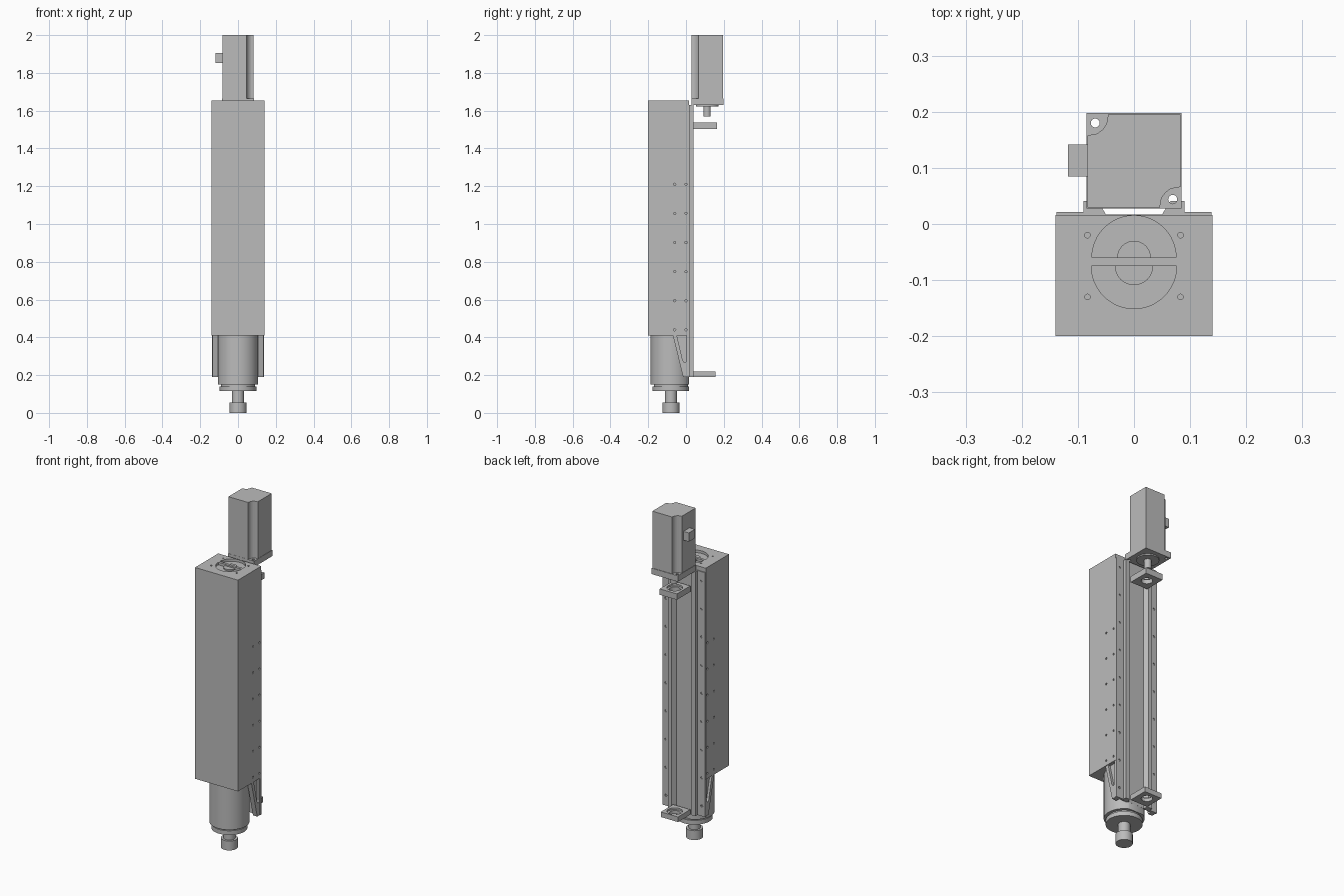
import bpy, bmesh, math
from mathutils import Matrix, Vector

if "Cube" in bpy.data.objects:
    bpy.data.objects.remove(bpy.data.objects["Cube"], do_unlink=True)

grey = bpy.data.materials.new("machined_grey")
grey.use_nodes = True
GREY = (0.5, 0.5, 0.5, 1)
grey.diffuse_color = GREY
grey.node_tree.nodes["Principled BSDF"].inputs["Base Color"].default_value = GREY

ROD_Y = -0.08     # thrust axis
MOTOR_Y = 0.112   # motor axis


# --- helpers ---
def finish(name, bm, smooth=False):
    bmesh.ops.recalc_face_normals(bm, faces=bm.faces)
    mesh = bpy.data.meshes.new(name)
    bm.to_mesh(mesh)
    bm.free()
    mesh.materials.append(grey)
    ob = bpy.data.objects.new(name, mesh)
    bpy.context.collection.objects.link(ob)
    if smooth:
        bpy.ops.object.select_all(action='DESELECT')
        ob.select_set(True)
        bpy.context.view_layer.objects.active = ob
        bpy.ops.object.shade_smooth_by_angle(angle=math.radians(30))
    return ob


def add_box(bm, x0, x1, y0, y1, z0, z1):
    m = Matrix.LocRotScale(Vector((x0 + x1, y0 + y1, z0 + z1)) / 2, None,
                           Vector((x1 - x0, y1 - y0, z1 - z0)))
    bmesh.ops.create_cube(bm, size=1, matrix=m)


def add_cyl(bm, centre, r, depth, axis='Z', n=16):
    rot = {'X': Matrix.Rotation(math.pi / 2, 4, 'Y'),
           'Y': Matrix.Rotation(math.pi / 2, 4, 'X'), 'Z': Matrix()}[axis]
    bmesh.ops.create_cone(bm, cap_ends=True, segments=n, radius1=r, radius2=r,
                          depth=depth, matrix=Matrix.Translation(centre) @ rot)


def add_prism(bm, pts, start, vec):
    """Extrude a polygon; pts are (x, y) along Z or (y, z) along X."""
    along_x = vec[0] != 0
    vs = [bm.verts.new((start, a, b) if along_x else (a, b, start)) for a, b in pts]
    f = bm.faces.new(vs)
    ext = bmesh.ops.extrude_face_region(bm, geom=[f])
    bmesh.ops.translate(bm, vec=vec,
                        verts=[v for v in ext["geom"] if isinstance(v, bmesh.types.BMVert)])


def cut(ob, bm):
    cutter = finish("cutter", bm)
    cutter.hide_render = True
    mod = ob.modifiers.new("cut", 'BOOLEAN')
    mod.operation, mod.solver, mod.object = 'DIFFERENCE', 'EXACT', cutter
    bpy.context.view_layer.objects.active = ob
    bpy.ops.object.modifier_apply(modifier=mod.name)
    bpy.data.objects.remove(cutter, do_unlink=True)


def box(name, *b):
    bm = bmesh.new()
    add_box(bm, *b)
    return finish(name, bm)


def cylinder(name, y, r, z0, z1):
    bm = bmesh.new()
    add_cyl(bm, (0, y, (z0 + z1) / 2), r, z1 - z0, n=48)
    return finish(name, bm, True)


def half_disc(cy, r, side, n=24):
    return [(r * math.cos(math.pi * i / n), cy + side * r * math.sin(math.pi * i / n))
            for i in range(n + 1)]


# --- main housing, with tapped holes and a split round pocket in the top ---
TOP = 1.655
housing = box("housing", -0.14, 0.14, -0.2, 0.016, 0.41, TOP)
bm = bmesh.new()
for s in (-1, 1):
    for i in range(6):
        for y in (-0.06, 0):
            add_cyl(bm, (s * 0.14, y, 0.44 + i * 0.154), 0.006, 0.03, 'X', 12)
    for y in (-0.02, -0.13):
        add_cyl(bm, (s * 0.083, y, TOP), 0.005, 0.04, n=12)
add_prism(bm, half_disc(-0.06, 0.075, 1), TOP - 0.015, (0, 0, 0.03))
add_prism(bm, half_disc(-0.075, 0.076, -1), TOP - 0.015, (0, 0, 0.03))
cut(housing, bm)
for name, y, r, side in (("rear_hub", -0.06, 0.03, 1), ("front_hub", -0.075, 0.034, -1)):
    bm = bmesh.new()
    add_prism(bm, half_disc(y, r, side), TOP - 0.02, (0, 0, 0.012))
    finish(name, bm, True)

# --- rear guide plate with two ridges beside a channel ---
half = [(0.138, 0.008), (0.138, 0.021), (0.09, 0.021), (0.09, 0.041),
        (0.065, 0.041), (0.05, 0.017)]
bm = bmesh.new()
add_prism(bm, half + [(-x, y) for x, y in reversed(half)], 0.19, (0, 0, 1.44))
plate = finish("guide_plate", bm)
bm = bmesh.new()
for s in (-1, 1):
    for i in range(9):
        add_cyl(bm, (s * 0.117, 0.023, 0.25 + i * 0.166), 0.007, 0.02, 'Y', 12)
cut(plate, bm)

# --- slotted side brackets under the housing ---
for s, side in ((-1, "right"), (1, "left")):
    bm = bmesh.new()
    add_prism(bm, [(-0.07, 0.411), (-0.015, 0.19), (0.012, 0.19), (0.012, 0.411)],
              s * 0.108, (s * 0.028, 0, 0))
    bracket = finish(side + "_bracket", bm)
    bm = bmesh.new()
    add_prism(bm, [(-0.048, 0.409), (-0.018, 0.28), (-0.01, 0.268), (-0.002, 0.268),
                   (0.002, 0.28), (0.002, 0.409)], s * 0.122, (s * 0.03, 0, 0))
    cut(bracket, bm)

# --- nose barrel, flattened at the back, and thrust rod ---
bm = bmesh.new()
add_cyl(bm, (0, ROD_Y, 0.281), 0.107, 0.262, n=64)
bmesh.ops.bisect_plane(bm, geom=bm.verts[:] + bm.edges[:] + bm.faces[:],
                       plane_co=(0, 0.0165, 0), plane_no=(0, 1, 0), clear_outer=True)
bmesh.ops.holes_fill(bm, edges=[e for e in bm.edges if e.is_boundary], sides=0)
finish("nose_barrel", bm, True)
for name, r, z0, z1 in (("nose_neck", 0.09, 0.138, 0.152), ("nose_flange", 0.097, 0.115, 0.14),
                        ("thrust_rod", 0.032, 0.05, 0.12), ("rod_tip", 0.045, 0, 0.055)):
    cylinder(name, ROD_Y, r, z0, z1)

# --- bearing blocks on the guide plate ---
for name, y1, z0, z1 in (("upper_bearing", 0.165, 1.503, 1.538),
                         ("lower_bearing", 0.155, 0.19, 0.22)):
    block = box(name, -0.056, 0.056, 0.04, y1, z0, z1)
    bm = bmesh.new()
    add_cyl(bm, (0, 0.105, z0), 0.03, 0.2, n=32)
    cut(block, bm)
    block = bpy.data.objects[name]
    bm = bmesh.new()
    add_cyl(bm, (0, 0.105, z1), 0.042, 0.02, n=32)
    cut(block, bm)

# --- motor: flange, body with two notched corners, shaft and connector ---
flange = box("motor_flange", -0.085, 0.085, 0.028, 0.198, 1.63, 1.665)
bm = bmesh.new()
for s in (-1, 1):
    add_cyl(bm, (s * 0.069, MOTOR_Y - s * 0.068, 1.65), 0.008, 0.1, n=16)
cut(flange, bm)

H = 0.083
notch = [(0.037, 0), (0.034, 0.017), (0.027, 0.027), (0.017, 0.034), (0, 0.037)]
corner = [(H - a, -H + b) for a, b in notch]
outline = corner + [(H, H)] + [(-x, -y) for x, y in corner] + [(-H, -H)]
bm = bmesh.new()
add_prism(bm, [(x, y + MOTOR_Y) for x, y in outline], 1.66, (0, 0, 0.34))
finish("motor_body", bm)
cylinder("motor_pilot", MOTOR_Y, 0.06, 1.623, 1.632)
cylinder("motor_shaft", MOTOR_Y, 0.019, 1.57, 1.63)
box("motor_connector", -0.118, -0.08, 0.085, 0.142, 1.853, 1.905)
